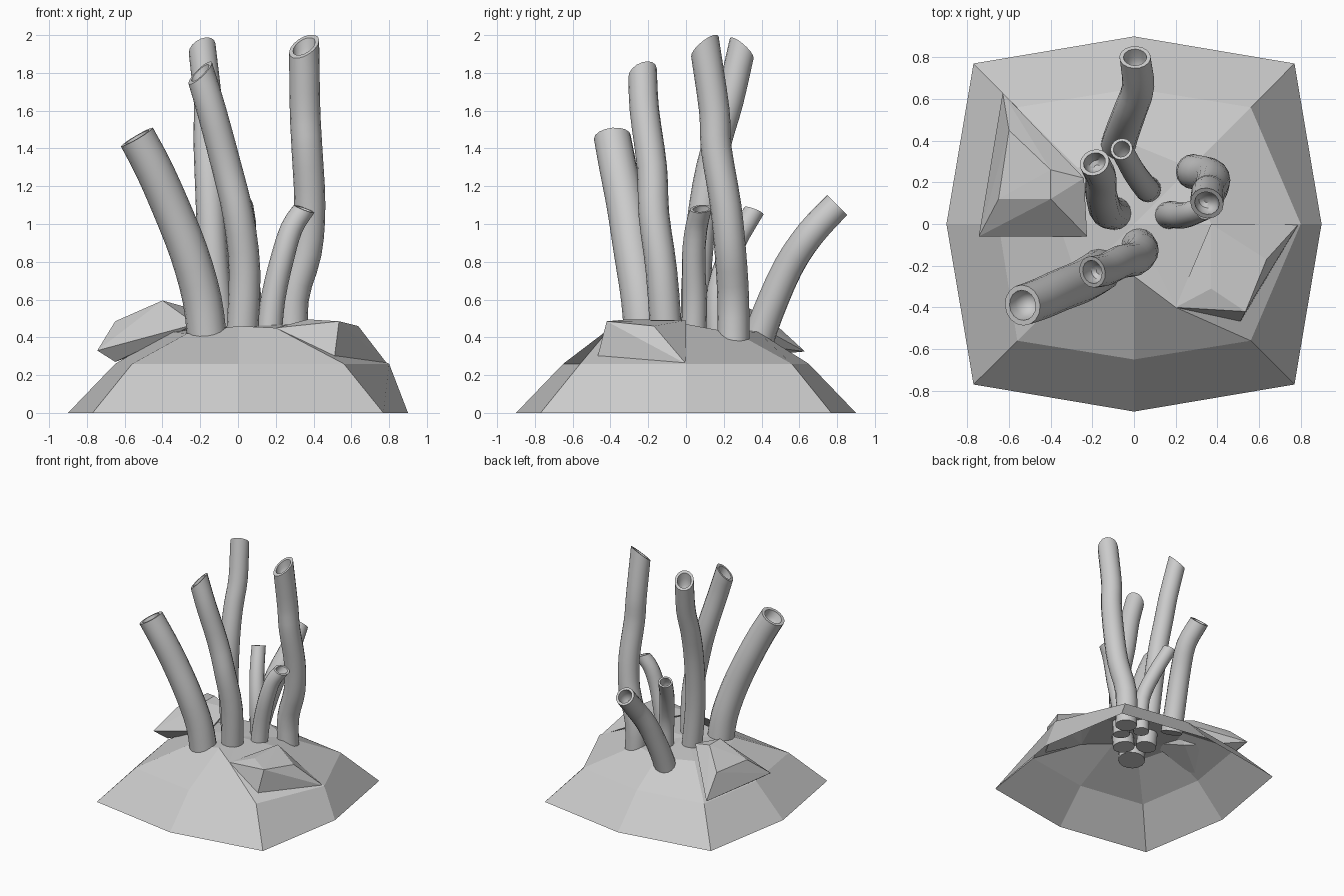
import bpy, bmesh, math
from mathutils import Vector

if "Cube" in bpy.data.objects:
    bpy.data.objects.remove(bpy.data.objects["Cube"])


def add_object(name, bm, smooth=False):
    bmesh.ops.recalc_face_normals(bm, faces=bm.faces)
    me = bpy.data.meshes.new(name)
    bm.to_mesh(me)
    bm.free()
    ob = bpy.data.objects.new(name, me)
    bpy.context.collection.objects.link(ob)
    if smooth:
        bpy.ops.object.select_all(action='DESELECT')
        ob.select_set(True)
        bpy.context.view_layer.objects.active = ob
        bpy.ops.object.shade_smooth_by_angle(angle=math.radians(40))
    return ob


def bridge(bm, a, b):
    n = len(a)
    for i in range(n):
        bm.faces.new((a[i], a[(i + 1) % n], b[(i + 1) % n], b[i]))


def catmull(pts, steps=3):
    p = [2 * pts[0] - pts[1]] + pts + [2 * pts[-1] - pts[-2]]
    out = []
    for i in range(1, len(p) - 2):
        a, b, c, d = p[i - 1:i + 3]
        for k in range(steps):
            t = k / steps
            out.append(0.5 * (2 * b + (c - a) * t + (2 * a - 5 * b + 4 * c - d) * t ** 2
                              + (3 * b - a - 3 * c + d) * t ** 3))
    return out + [pts[-1]]


def tube(name, pts, r0, r1, cut, sides=16):
    """Bent tube with a slanted, hollowed tip; cut is the tip's normal."""
    path = catmull([Vector(p) for p in pts])
    cut = Vector(cut).normalized()
    bm = bmesh.new()
    n = len(path)

    def ring(c, t, r, slant):
        u = Vector((0, 1, 0)).cross(t).normalized()
        v = t.cross(u)
        vs = []
        for k in range(sides):
            a = math.tau * k / sides
            o = (u * math.cos(a) + v * math.sin(a)) * r
            if slant:   # slide along the tube onto the cutting plane
                o -= t * (o.dot(cut) / t.dot(cut))
            vs.append(bm.verts.new(c + o))
        return vs

    rings = []
    for i, c in enumerate(path):
        t = (path[min(i + 1, n - 1)] - path[max(i - 1, 0)]).normalized()
        rings.append(ring(c, t, r0 + (r1 - r0) * i / (n - 1), i == n - 1))
    # rim and rounded cup inside the tip
    for scale, depth in ((0.74, 0), (0.68, 0.05), (0.5, 0.09), (0.2, 0.11)):
        rings.append(ring(path[-1] - t * depth, t, r1 * scale, True))
    for a, b in zip(rings, rings[1:]):
        bridge(bm, a, b)
    bm.faces.new(rings[0])
    bm.faces.new(rings[-1])
    add_object(name, bm, True)


def rock(name, pts):
    bm = bmesh.new()
    for p in pts:
        bm.verts.new(p)
    res = bmesh.ops.convex_hull(bm, input=bm.verts[:])
    loose = [v for v in bm.verts if not v.link_faces]
    bmesh.ops.delete(bm, geom=loose, context='VERTS')
    add_object(name, bm)


# Low-poly mound, an open shell of three rings and a centre point
bm = bmesh.new()
levels = [
    [(0, -.9, 0), (.77, -.77, 0), (.9, 0, 0), (.77, .77, 0),
     (0, .9, 0), (-.77, .77, 0), (-.9, 0, 0), (-.77, -.77, 0)],
    [(0, -.65, .26), (.56, -.56, .26), (.8, 0, .26), (.56, .56, .26),
     (0, .65, .26), (-.56, .56, .26), (-.65, 0, .26), (-.56, -.56, .26)],
    [(0, -.25, .46), (.2, -.4, .45), (.37, 0, .47), (.27, .27, .42),
     (0, .38, .43), (-.27, .27, .43), (-.36, 0, .43), (-.27, -.27, .42)],
]
rings = [[bm.verts.new(p) for p in lv] for lv in levels]
bridge(bm, rings[0], rings[1])
bridge(bm, rings[1], rings[2])
top = bm.verts.new((0, 0, .46))
for i in range(8):
    bm.faces.new((rings[2][i], rings[2][(i + 1) % 8], top))
add_object("mound", bm)

# Angular rocks set into the mound
rock("right_rock", [(.2, -.4, .45), (.37, -.31, .495), (.37, 0, .49), (.535, -.42, .485),
                    (.51, -.47, .29), (.636, -.17, .46), (.71, -.105, .34), (.79, 0, .26)])
rock("left_rock", [(-.65, .12, .485), (-.4, .12, .595), (-.4, .26, .595), (-.6, .45, .49),
                   (-.745, -.06, .33), (-.225, -.06, .47), (-.24, .22, .55), (-.63, .63, .325),
                   (-.65, 0, .27), (-.35, .2, .38)])

# Tubes: path, base radius, tip radius, tip normal
tube("left_tube", [(-.16, -.22, .36), (-.19, -.24, .6), (-.26, -.28, .85), (-.36, -.32, 1.1),
                   (-.45, -.36, 1.3), (-.535, -.39, 1.46)], .105, .098, (-.5, -.1, .85))
tube("centre_tube", [(.02, -.1, .36), (.035, -.13, .75), (0, -.17, 1.05), (-.06, -.18, 1.3),
                     (-.14, -.22, 1.6), (-.2, -.23, 1.8)], .085, .076, (-.6, -.25, .65))
tube("rear_tall_tube", [(-.08, .05, .33), (-.13, .06, .8), (-.15, .11, 1.2), (-.16, .17, 1.45),
                        (-.16, .23, 1.65), (-.19, .295, 1.93)], .08, .073, (-.3, .6, .7))
tube("right_tall_tube", [(.29, .25, .3), (.29, .25, .6), (.36, .235, .85), (.38, .21, 1.1),
                         (.365, .16, 1.4), (.355, .15, 1.6), (.35, .1, 1.94)],
     .085, .08, (-.35, -.55, .75))
tube("back_tube", [(-.08, .36, .32), (-.06, .43, .52), (-.02, .54, .77), (.02, .66, .95),
                   (.005, .8, 1.1)], .085, .075, (0, .7, .7))
tube("small_rear_tube", [(.07, .17, .36), (.06, .17, .65), (.0, .25, .88), (-.06, .36, 1.07)],
     .062, .054, (-.2, .35, .9))
tube("small_right_tube", [(.16, .04, .36), (.185, .045, .6), (.235, .04, .82), (.285, .055, .98),
                          (.35, .08, 1.08)], .068, .056, (.35, -.1, .9))
